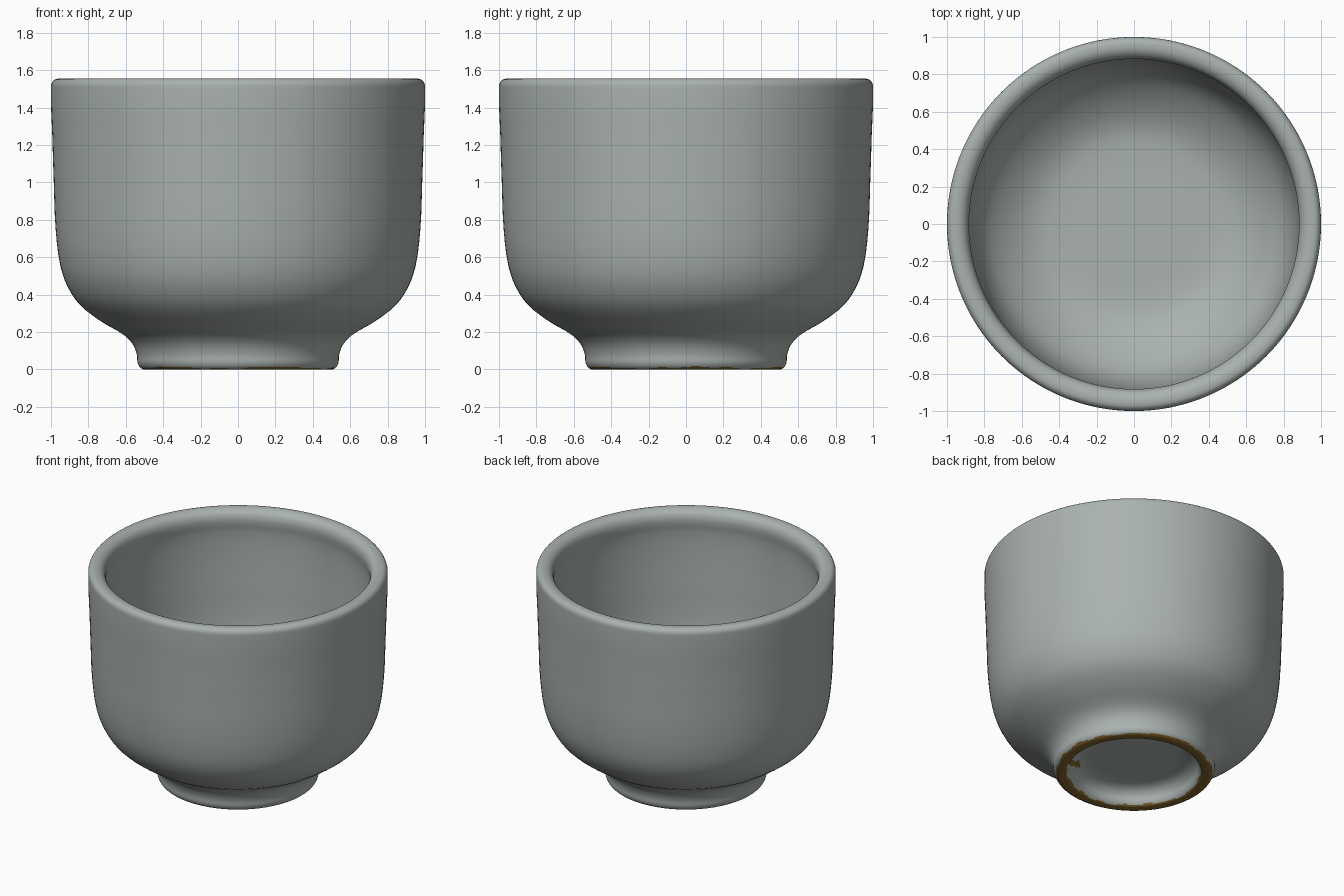
import bpy, bmesh, math
from mathutils import Vector

if "Cube" in bpy.data.objects:
    bpy.data.objects.remove(bpy.data.objects["Cube"])


def material(name, rgb):
    m = bpy.data.materials.new(name)
    m.diffuse_color = (*rgb, 1)
    m.use_nodes = True
    m.node_tree.nodes["Principled BSDF"].inputs["Base Color"].default_value = m.diffuse_color
    return m


glaze = material("grey_glaze", (0.40, 0.445, 0.43))
clay = material("bare_brown_clay", (0.22, 0.125, 0.025))

SEGMENTS = 128
SUBSTEPS = 3

# Profile (radius, height): recess under foot, foot, outer wall, rim, cavity
profile = [
    (0.0, 0.12), (0.2, 0.12), (0.33, 0.117), (0.385, 0.10), (0.42, 0.065),
    (0.435, 0.025), (0.455, 0.003), (0.475, 0.0), (0.505, 0.0), (0.525, 0.012),
    (0.537, 0.035), (0.54, 0.075), (0.56, 0.13), (0.605, 0.18),
    (0.73, 0.255), (0.85, 0.35), (0.915, 0.45), (0.95, 0.555), (0.975, 0.75),
    (0.985, 1.0), (0.993, 1.25), (1.0, 1.50), (0.997, 1.53), (0.98, 1.55),
    (0.955, 1.555), (0.925, 1.55), (0.898, 1.53), (0.884, 1.495),
    (0.884, 1.455), (0.893, 1.40), (0.895, 1.2), (0.888, 1.0), (0.878, 0.75),
    (0.85, 0.57), (0.80, 0.45), (0.72, 0.36), (0.60, 0.275), (0.50, 0.235),
    (0.40, 0.222), (0.2, 0.22), (0.0, 0.22),
]


def smooth_profile(pts):
    """Catmull-Rom curve through the profile, chord scaled to avoid overshoot."""
    p = [Vector(q) for q in pts]
    out = []
    for i in range(len(p) - 1):
        a, b = p[i], p[i + 1]
        d = (b - a).length
        before = p[i - 1] if i else a - (b - a)
        after = p[i + 2] if i + 2 < len(p) else b + (b - a)
        t0 = ((a - before).normalized() + (b - a).normalized()) * 0.5 * d
        t1 = ((b - a).normalized() + (after - b).normalized()) * 0.5 * d
        for k in range(SUBSTEPS):
            t = k / SUBSTEPS
            out.append(a * (2*t**3 - 3*t*t + 1) + t0 * (t**3 - 2*t*t + t)
                       + b * (3*t*t - 2*t**3) + t1 * (t**3 - t*t))
    return out + [p[-1]]


bm = bmesh.new()
verts = [bm.verts.new((max(q.x, 0), 0, q.y)) for q in smooth_profile(profile)]
edges = [bm.edges.new(pair) for pair in zip(verts, verts[1:])]
bmesh.ops.spin(bm, geom=verts + edges, cent=(0, 0, 0), axis=(0, 0, 1),
               angle=math.tau, steps=SEGMENTS, use_merge=False)
bmesh.ops.remove_doubles(bm, verts=bm.verts, dist=0.0001)
bmesh.ops.recalc_face_normals(bm, faces=bm.faces)

# Unglazed foot ring with an uneven edge, and one slanted bare streak inside
for f in bm.faces:
    f.smooth = True
    c = f.calc_center_median()
    r, a = math.hypot(c.x, c.y), math.atan2(c.y, c.x)
    edge = 0.009 + 0.004 * math.sin(5 * a + 1) + 0.003 * math.sin(17 * a)
    ring = r > 0.43 and c.z < edge
    streak_angle = math.radians(-18 - 300 * c.z)
    streak = 0.36 < r < 0.46 and c.z < 0.11 and abs(a - streak_angle) < 0.10
    f.material_index = 1 if ring or streak else 0

mesh = bpy.data.meshes.new("tea_bowl")
bm.to_mesh(mesh)
bm.free()
mesh.materials.append(glaze)
mesh.materials.append(clay)
bowl = bpy.data.objects.new("tea_bowl", mesh)
bpy.context.collection.objects.link(bowl)
